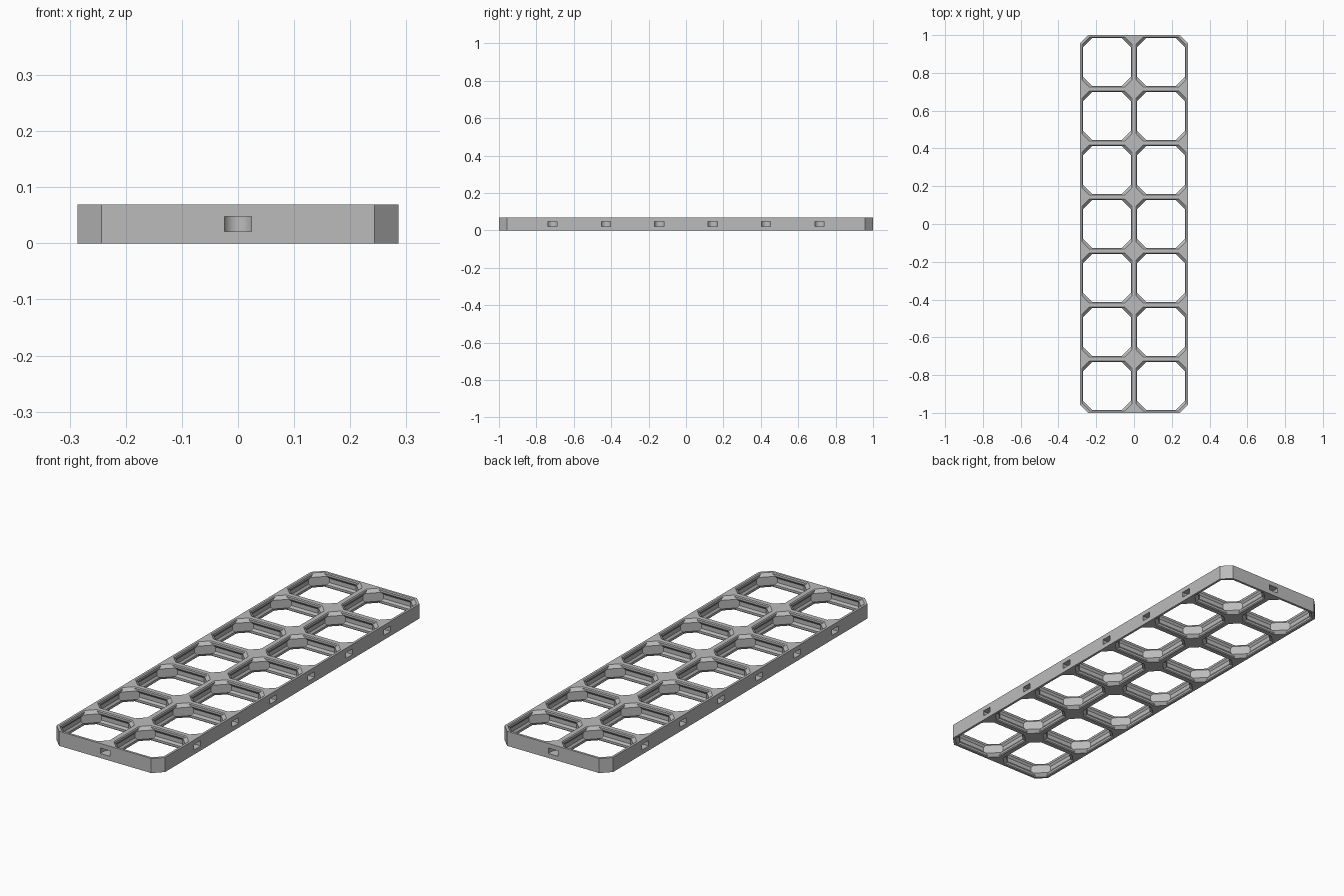
import bpy, bmesh, math
from mathutils import Matrix

if "Cube" in bpy.data.objects:
    bpy.data.objects.remove(bpy.data.objects["Cube"])

U = 1 / 98            # one design unit (tile pitch is 28 of them)
PITCH, THICK = 28 * U, 6.8 * U
COLS, ROWS = 2, 7
W, L = COLS * PITCH / 2, ROWS * PITCH / 2

# Opening section: (height, wall thickness, diagonal distance of corner filler)
SECTION = [(-1, 1.1, 4.17), (0, 1.1, 4.17), (0.4, 1.5, 4.57), (1.4, 1.5, 5.57),
           (2.4, 0.8, 5.57), (4.4, 0.8, 5.57), (5.4, 1.5, 5.57),
           (6.4, 1.5, 4.57), (6.8, 1.1, 4.17), (7.8, 1.1, 4.17)]


def octagon(hx, hy, cut):
    return [(hx, -hy + cut), (hx, hy - cut), (hx - cut, hy), (-hx + cut, hy),
            (-hx, hy - cut), (-hx, -hy + cut), (-hx + cut, -hy), (hx - cut, -hy)]


def loft(bm, rings, matrix=Matrix()):
    """Closed solid through rings of (outline, z)."""
    vs = [[bm.verts.new(matrix @ Matrix.Translation((x, y, z)).translation) for x, y in pts]
          for pts, z in rings]
    n = len(vs[0])
    for a, b in zip(vs, vs[1:]):
        for i in range(n):
            j = (i + 1) % n
            bm.faces.new((a[i], a[j], b[j], b[i]))
    bm.faces.new(vs[0][::-1])
    bm.faces.new(vs[-1])


def make(name, bm):
    bmesh.ops.recalc_face_normals(bm, faces=bm.faces)
    me = bpy.data.meshes.new(name)
    bm.to_mesh(me)
    bm.free()
    ob = bpy.data.objects.new(name, me)
    bpy.context.collection.objects.link(ob)
    return ob


# Slab with chamfered outer corners
bm = bmesh.new()
slab = octagon(W, L, 4.2 * U)
loft(bm, [(slab, 0), (slab, THICK)])
panel = make("grid_panel", bm)

# Cell openings with lips and thick corners
bm = bmesh.new()
rings = []
for z, wall, diag in SECTION:
    h = (14 - wall) * U
    rings.append((octagon(h, h, (diag * math.sqrt(2) - 2 * wall) * U), z * U))
for c in range(COLS):
    for r in range(ROWS):
        loft(bm, rings, Matrix.Translation(((c + 0.5) * PITCH - W, (r + 0.5) * PITCH - L, 0)))

# Connector slot outline: waisted mouth, rounded inner end, x points inward
side = [(-1, 2.4)]
for i in range(8):
    x = 2.3 * i / 7
    side.append((x, 5.1 - math.sqrt(2.7 ** 2 - x * x)) if x < 0.9
                else (x, min(2.6, 5.1 - math.sqrt(2.7 ** 2 - x * x))))
side += [(2.3 + 2.6 * math.sin(a), 2.6 * math.cos(a))
         for a in (math.pi / 2 * k / 12 for k in range(1, 12))]
outline = [(x * U, -y * U) for x, y in side] + [(4.9 * U, 0)] + \
          [(x * U, y * U) for x, y in reversed(side)]

# One slot at every joint along the four edges
spots = [(0, -L, 90), (0, L, -90)]
for r in range(1, ROWS):
    y = r * PITCH - L
    spots += [(-W, y, 0), (W, y, 180)]
for x, y, ang in spots:
    m = Matrix.Translation((x, y, 0)) @ Matrix.Rotation(math.radians(ang), 4, 'Z')
    loft(bm, [(outline, 2.1 * U), (outline, 4.7 * U)], m)
cutter = make("opening_cutter", bm)
cutter.hide_render = True

# Cut the openings
mod = panel.modifiers.new("openings", 'BOOLEAN')
mod.operation, mod.solver, mod.object = 'DIFFERENCE', 'EXACT', cutter
bpy.context.view_layer.objects.active = panel
panel.select_set(True)
bpy.ops.object.modifier_apply(modifier=mod.name)
bpy.data.objects.remove(cutter)
bpy.ops.object.shade_smooth_by_angle(angle=math.radians(20))

# Single grey plastic
mat = bpy.data.materials.new("grey_plastic")
mat.diffuse_color = (0.5, 0.5, 0.5, 1)
mat.use_nodes = True
mat.node_tree.nodes["Principled BSDF"].inputs["Base Color"].default_value = mat.diffuse_color
panel.data.materials.clear()
panel.data.materials.append(mat)
